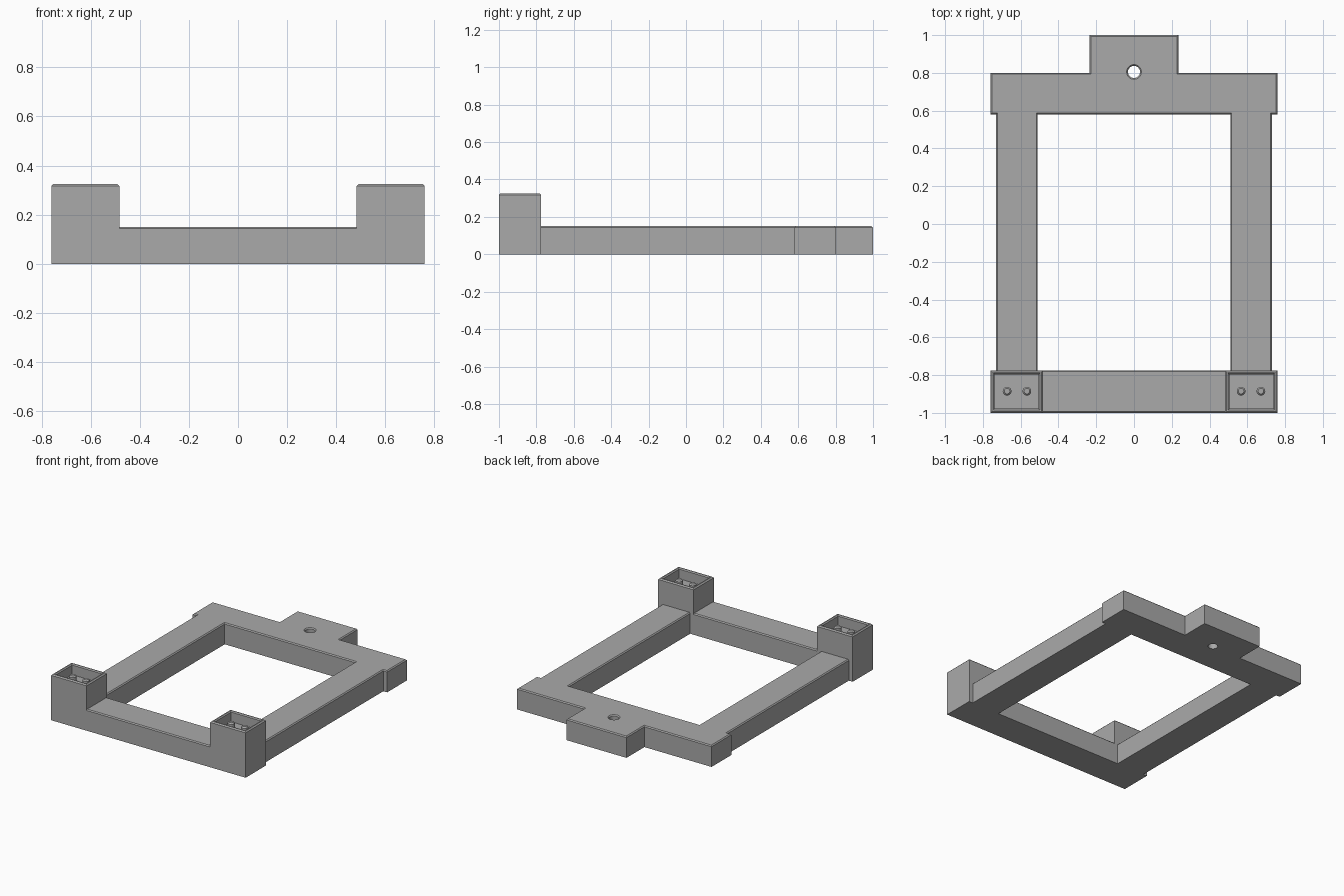
import bpy, bmesh, math
from mathutils import Vector

cube = bpy.data.objects.get("Cube")
if cube:
    bpy.data.objects.remove(cube)

grey = bpy.data.materials.new("plain_grey")
grey.use_nodes = True
grey.diffuse_color = (0.4, 0.4, 0.4, 1)
grey.node_tree.nodes["Principled BSDF"].inputs["Base Color"].default_value = grey.diffuse_color


def rectangle(x0, x1, y0, y1):
    return [(x0, y0), (x1, y0), (x1, y1), (x0, y1)]


def circle(x, y, r, n=32):
    return [(x + r * math.cos(i * math.tau / n), y + r * math.sin(i * math.tau / n))
            for i in range(n)]


def inset(points, d):
    """Offset a closed outline to its left by d."""
    pts = [Vector(p) for p in points]
    result = []
    for i, p in enumerate(pts):
        a = (p - pts[i - 1]).normalized()
        b = (pts[(i + 1) % len(pts)] - p).normalized()
        na, nb = Vector((-a.y, a.x)), Vector((-b.y, b.x))
        result.append(tuple(p + (na + nb) * d / (1 + na.dot(nb))))
    return result


def loft(bm, outline, levels):
    """Join rings of (inset, height); return the edges of both end rings."""
    rings = [[bm.verts.new((x, y, z)) for x, y in inset(outline, d)] for d, z in levels]
    n = len(outline)
    for low, high in zip(rings, rings[1:]):
        for i in range(n):
            j = (i + 1) % n
            bm.faces.new((low[i], low[j], high[j], high[i]))
    return [[bm.edges.get((r[i], r[(i + 1) % n])) for i in range(n)]
            for r in (rings[0], rings[-1])]


def solid(name, outlines, levels, smooth=False):
    """Build a closed body; outlines after the first are clockwise openings."""
    bm = bmesh.new()
    bottom, top = [], []
    for outline in outlines:
        low, high = loft(bm, outline, levels)
        bottom += low
        top += high
    for edges in (bottom, top):
        bmesh.ops.triangle_fill(bm, edges=edges, use_beauty=True, use_dissolve=False)
    bmesh.ops.recalc_face_normals(bm, faces=bm.faces[:])
    mesh = bpy.data.meshes.new(name)
    bm.to_mesh(mesh)
    bm.free()
    mesh.materials.append(grey)
    obj = bpy.data.objects.new(name, mesh)
    bpy.context.collection.objects.link(obj)
    if smooth:
        bpy.ops.object.select_all(action='DESELECT')
        obj.select_set(True)
        bpy.context.view_layer.objects.active = obj
        bpy.ops.object.shade_smooth_by_angle(angle=math.radians(30))


# Frame with stepped corners, rear tab, large window and screw hole
CHAMFER, DECK = 0.007, 0.15
half = [(0.76, -1), (0.76, -0.775), (0.73, -0.775), (0.73, 0.58),
        (0.76, 0.58), (0.76, 0.8), (0.235, 0.8), (0.235, 1)]
outer = half + [(-x, y) for x, y in reversed(half)]
window = rectangle(-0.51, 0.51, -0.775, 0.58)[::-1]
hole = circle(0, 0.805, 0.032)[::-1]
solid("frame", [outer, window, hole],
      [(0, 0), (0, DECK - CHAMFER), (CHAMFER, DECK)], smooth=True)

# Corner posts with open pockets, each holding two pegs
RIM, FLOOR, PEG_TOP = 0.325, 0.25, 0.3
for side, sign in (("left", 1), ("right", -1)):
    x0, x1 = sorted((sign * 0.483, sign * 0.76))
    solid(side + "_post", [rectangle(x0, x1, -1, -0.775)],
          [(0, DECK - CHAMFER), (0, RIM - 0.008), (0.008, RIM),
           (0.015, RIM), (0.022, RIM - 0.007), (0.022, FLOOR)])
    for label, x in (("inner", 0.567), ("outer", 0.672)):
        solid(f"{side}_{label}_peg", [circle(sign * x, -0.885, 0.023, 24)],
              [(0, FLOOR - 0.005), (0, PEG_TOP - 0.008), (0.008, PEG_TOP)], smooth=True)
